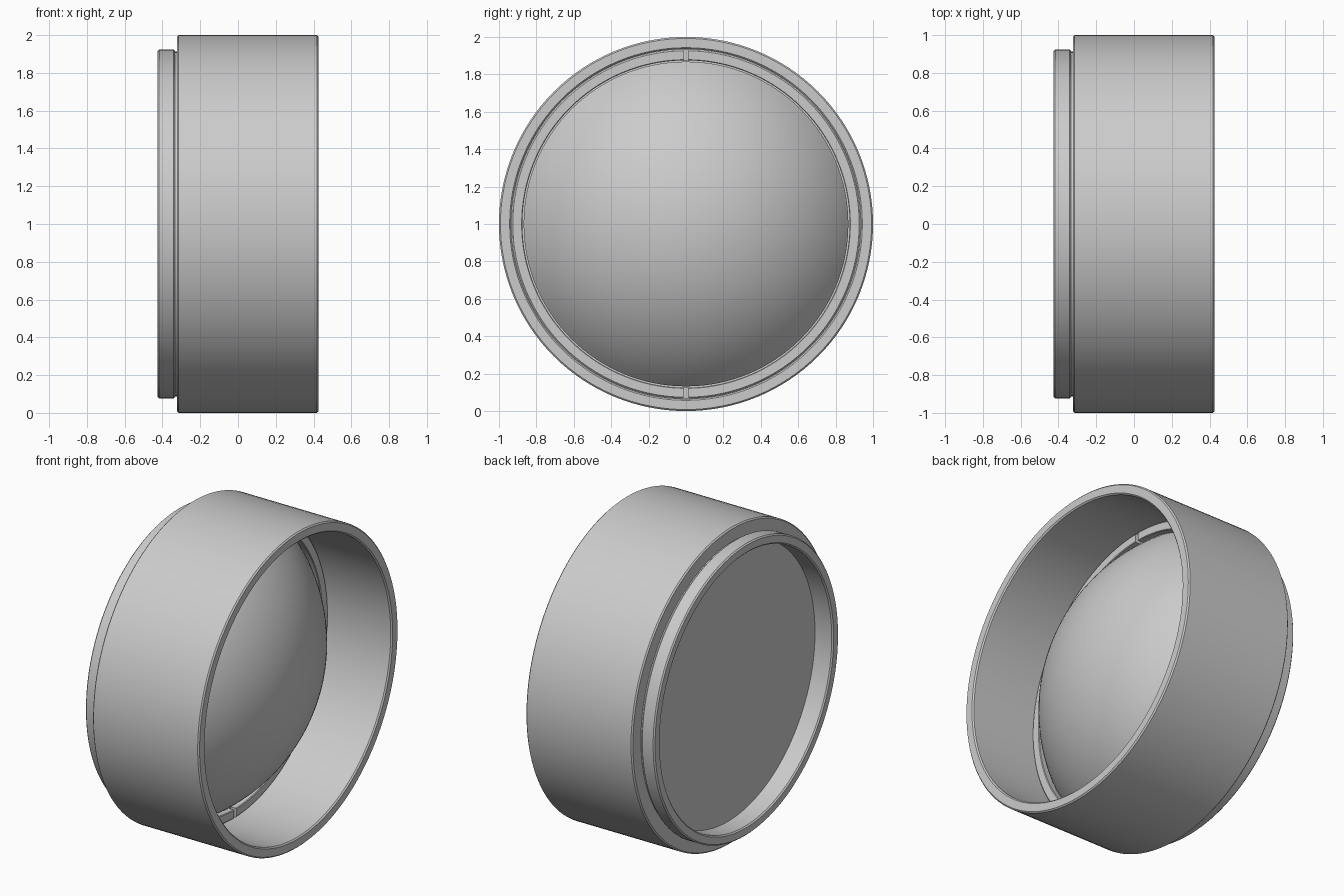
import bpy, bmesh, math

if "Cube" in bpy.data.objects:
    bpy.data.objects.remove(bpy.data.objects["Cube"], do_unlink=True)

grey = bpy.data.materials.new("plain grey")
grey.use_nodes = True
grey.diffuse_color = (0.6, 0.6, 0.6, 1)
grey.node_tree.nodes["Principled BSDF"].inputs["Base Color"].default_value = (0.6, 0.6, 0.6, 1)


def lathe(name, profile, closed=True, start=0.0, sweep=2 * math.pi, steps=128):
    """Turn an (x, radius) profile about the horizontal axis at z = 1."""
    bm = bmesh.new()
    full = sweep > 2 * math.pi - 1e-6
    rings = []
    for i in range(steps if full else steps + 1):
        a = start + sweep * i / steps
        rings.append([bm.verts.new((x, r * math.cos(a), 1 + r * math.sin(a)))
                      for x, r in profile])
    n = len(profile)
    for i in range(steps):
        p, q = rings[i], rings[(i + 1) % len(rings)]
        for j in range(n if closed else n - 1):
            k = (j + 1) % n
            bm.faces.new((p[j], p[k], q[k], q[j]))
    if not full:
        bm.faces.new(rings[0])
        bm.faces.new(rings[-1])
    # weld points on the axis
    bmesh.ops.remove_doubles(bm, verts=bm.verts, dist=1e-5)
    bmesh.ops.recalc_face_normals(bm, faces=bm.faces)
    mesh = bpy.data.meshes.new(name)
    bm.to_mesh(mesh)
    bm.free()
    mesh.materials.append(grey)
    obj = bpy.data.objects.new(name, mesh)
    bpy.context.collection.objects.link(obj)
    bpy.ops.object.select_all(action="DESELECT")
    obj.select_set(True)
    bpy.context.view_layer.objects.active = obj
    bpy.ops.object.shade_smooth_by_angle(angle=math.radians(30))
    return obj


# Barrel with a narrower mounting lip, a relief groove and an inner lens seat
c = 0.008
lathe("barrel", [
    (0.425, 0.935 + c), (0.425, 1 - c), (0.425 - c, 1), (-0.322 + c, 1), (-0.322, 1 - c),
    (-0.322, 0.912), (-0.333, 0.912), (-0.333, 0.925 - c), (-0.333 - c, 0.925),
    (-0.425 + c, 0.925), (-0.425, 0.925 - c), (-0.425, 0.865 + c), (-0.425 + c, 0.865),
    (-0.30, 0.865), (-0.30, 0.935), (0.425 - c, 0.935)])

# Plano-convex lens: flat back, cylindrical edge, spherical front
R, edge_r, edge_x = 1.08, 0.868, -0.05
centre = edge_x - math.sqrt(R * R - edge_r * edge_r)
top = math.asin(edge_r / R)
dome = [(centre + R * math.cos(top * (1 - i / 24)), R * math.sin(top * (1 - i / 24)))
        for i in range(25)]
dome[-1] = (centre + R, 0)
lathe("lens", [(-0.299, 0), (-0.299, edge_r)] + dome, closed=False)

# Retaining ring: full base plus two raised arcs leaving a slot at top and bottom
lathe("retaining_ring_base", [(-0.12, 0.875), (-0.12, 0.934), (-0.06, 0.934), (-0.06, 0.875)])
gap = 0.012 / 0.9
for side, start in (("back", -math.pi / 2), ("front", math.pi / 2)):
    lathe("retaining_ring_" + side,
          [(-0.06, 0.875), (-0.06, 0.934), (-0.028, 0.934), (-0.02, 0.926),
           (-0.02, 0.879), (-0.024, 0.875)],
          start=start + gap, sweep=math.pi - 2 * gap, steps=64)
